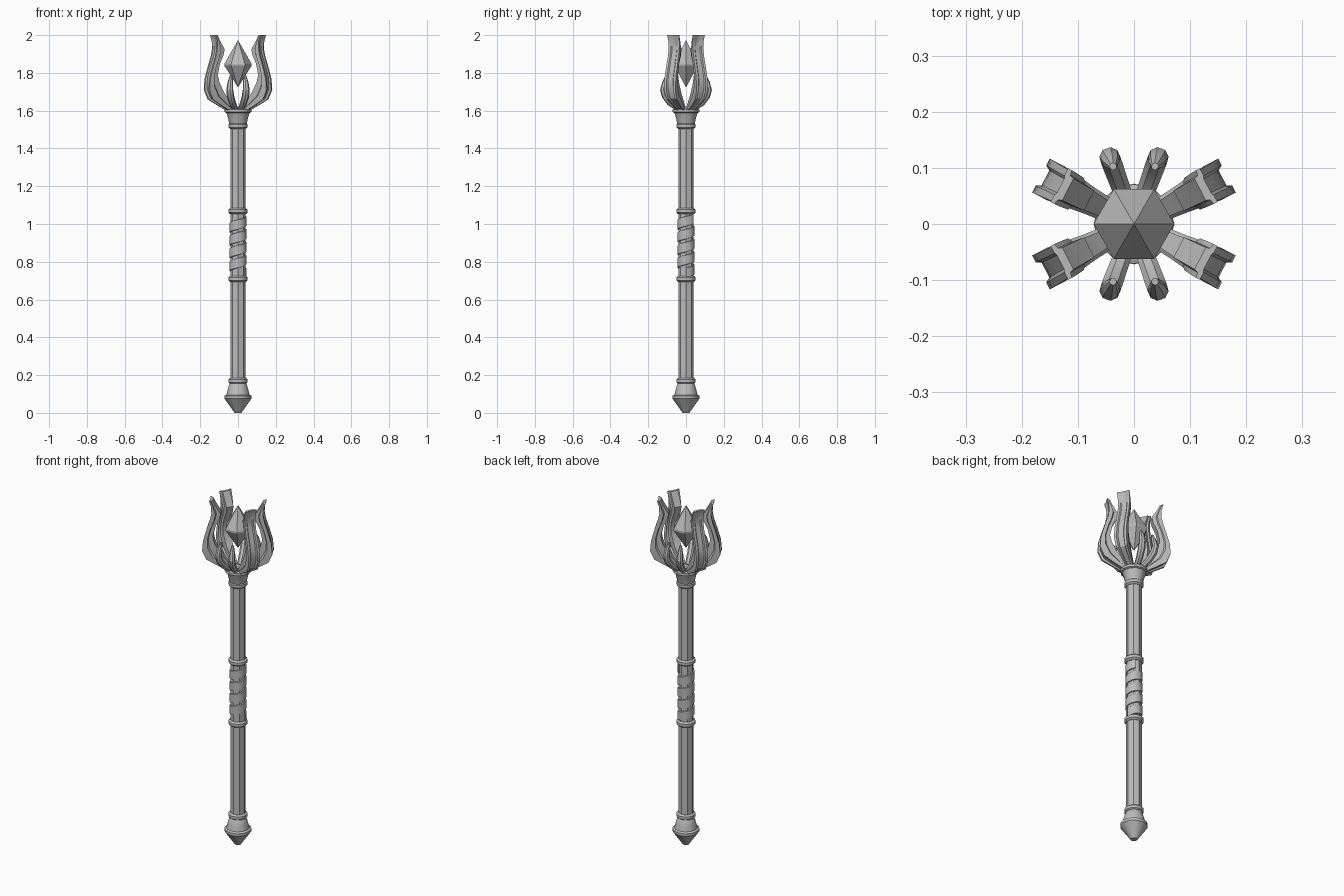
import bpy, bmesh, math
from mathutils import Vector

if "Cube" in bpy.data.objects:
    bpy.data.objects.remove(bpy.data.objects["Cube"])

metal = bpy.data.materials.new("grey_metal")
metal.diffuse_color = (0.5, 0.5, 0.5, 1)
metal.use_nodes = True
metal.node_tree.nodes["Principled BSDF"].inputs["Base Color"].default_value = metal.diffuse_color


def make_object(name, bm, smooth=None):
    bmesh.ops.recalc_face_normals(bm, faces=bm.faces)
    mesh = bpy.data.meshes.new(name)
    bm.to_mesh(mesh)
    bm.free()
    mesh.materials.append(metal)
    ob = bpy.data.objects.new(name, mesh)
    bpy.context.collection.objects.link(ob)
    if smooth:
        bpy.ops.object.select_all(action='DESELECT')
        ob.select_set(True)
        bpy.context.view_layer.objects.active = ob
        bpy.ops.object.shade_smooth_by_angle(angle=math.radians(smooth))
    return ob


def skin(bm, rings):
    """Join closed rings of points into a capped tube."""
    loops = [[bm.verts.new(p) for p in ring] for ring in rings]
    n = len(loops[0])
    for a, b in zip(loops, loops[1:]):
        for i in range(n):
            j = (i + 1) % n
            bm.faces.new((a[i], a[j], b[j], b[i]))
    bm.faces.new(loops[0][::-1])
    bm.faces.new(loops[-1])


def turned(name, profile, sides, smooth=None):
    """Turn a (radius, height) profile about the z axis."""
    bm = bmesh.new()
    steps = [2 * math.pi * i / sides for i in range(sides)]
    skin(bm, [[(r * math.cos(t), r * math.sin(t), z) for t in steps]
              for r, z in profile])
    return make_object(name, bm, smooth)


def collar(name, z, r=0.051, h=0.032):
    turned(name, [(r - 0.01, z - h / 2), (r, z - h / 4),
                  (r, z + h / 4), (r - 0.01, z + h / 2)], 12, 32)


# Shaft and its end fittings
turned("shaft", [(0.041, 0.12), (0.041, 1.56)], 8)
turned("pommel", [(0.018, 0), (0.066, 0.068), (0.072, 0.075), (0.072, 0.09),
                  (0.061, 0.096), (0.055, 0.12), (0.045, 0.155), (0.041, 0.16)], 12, 32)
collar("pommel_collar", 0.17)
turned("head_socket", [(0.041, 1.51), (0.047, 1.535), (0.055, 1.57), (0.062, 1.588),
                       (0.071, 1.592), (0.071, 1.606), (0.055, 1.612)], 12, 32)
collar("socket_collar", 1.52)
collar("grip_collar_lower", 0.71)
collar("grip_collar_upper", 1.068)

# Grip wrap: one flat strap wound up the shaft
bm = bmesh.new()
pitch, width, turns, per_turn = 0.068, 0.055, 4.2, 12
rings = []
for i in range(int(turns * per_turn) + 1):
    t = 2 * math.pi * i / per_turn
    z = 0.715 + pitch * i / per_turn
    rings.append([(r * math.cos(t), r * math.sin(t), z + dz) for r, dz in
                  ((0.036, 0), (0.045, 0.003), (0.045, width - 0.003), (0.036, width))])
skin(bm, rings)
make_object("grip_wrap", bm, 32)


def prong(name, stations, angle, grooved):
    """Sweep a blade whose stations give outer r, z, inner r, z and width."""
    c, s = math.cos(angle), math.sin(angle)
    bm = bmesh.new()
    rings = []
    for ro, zo, ri, zi, w in stations:
        # depth across the blade (0 outer, 1 inner) and side position
        if grooved:
            right = [(0.14, 0.22), (0.0, 0.30), (0.0, 0.5), (0.45, 0.5), (0.55, 0.36), (1, 0.32)]
        else:
            right = [(0.0, 0.22), (0.3, 0.5), (0.7, 0.5), (1.0, 0.22)]
        section = right + [(d, -u) for d, u in reversed(right)]
        ring = []
        for d, u in section:
            r, z, y = ro + (ri - ro) * d, zo + (zi - zo) * d, u * w
            ring.append(Vector((r * c - y * s, r * s + y * c, z)))
        rings.append(ring)
    skin(bm, rings)
    make_object(name, bm, 30)


large = [(0.050, 1.595, 0.030, 1.620, 0.040), (0.115, 1.630, 0.060, 1.655, 0.050),
         (0.165, 1.660, 0.095, 1.700, 0.062), (0.187, 1.710, 0.122, 1.750, 0.068),
         (0.182, 1.770, 0.132, 1.790, 0.068), (0.165, 1.830, 0.118, 1.850, 0.065),
         (0.146, 1.890, 0.098, 1.890, 0.063), (0.138, 1.930, 0.090, 1.925, 0.063),
         (0.140, 1.970, 0.115, 1.965, 0.066), (0.150, 2.000, 0.133, 2.000, 0.068)]
small = [(0.050, 1.600, 0.030, 1.615, 0.030), (0.100, 1.630, 0.070, 1.650, 0.034),
         (0.132, 1.670, 0.100, 1.685, 0.036), (0.143, 1.710, 0.113, 1.715, 0.034),
         (0.132, 1.750, 0.106, 1.750, 0.028), (0.115, 1.785, 0.103, 1.785, 0.012)]

# Four large blades and four small claws, mirrored into each quadrant
for label, stations, deg, grooved in (("large_prong", large, 27.5, True),
                                      ("small_prong", small, 70, False)):
    for k, a in enumerate((deg, 180 - deg, 180 + deg, 360 - deg)):
        prong(f"{label}_{k + 1}", stations, math.radians(a), grooved)

# Six-sided crystal floating between the prongs
turned("crystal", [(0.001, 1.725), (0.072, 1.838), (0.072, 1.848), (0.001, 1.972)], 6)
